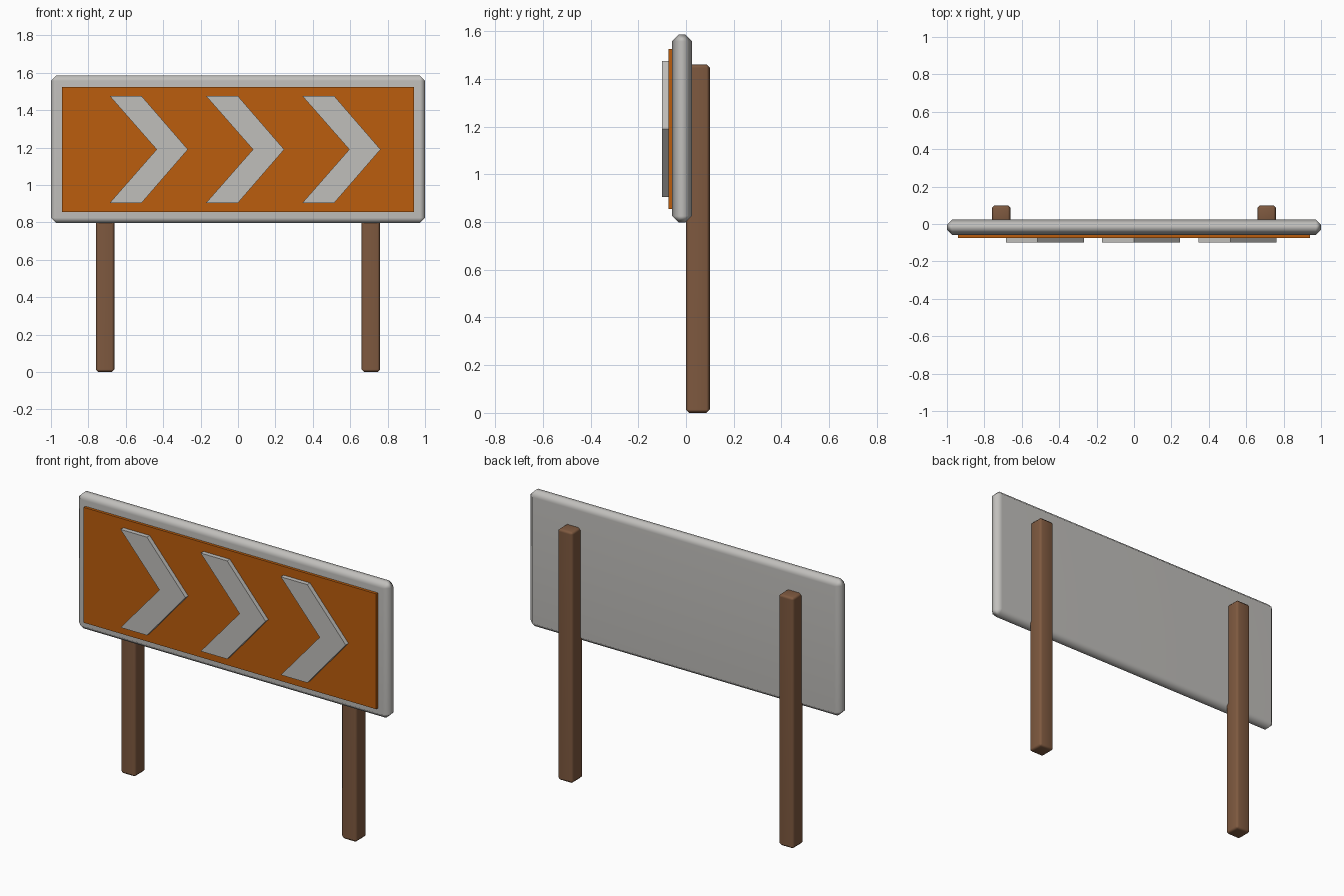
import bpy
import bmesh

if "Cube" in bpy.data.objects:
    bpy.data.objects.remove(bpy.data.objects["Cube"], do_unlink=True)


def material(name, rgb):
    mat = bpy.data.materials.new(name)
    mat.use_nodes = True
    mat.diffuse_color = (*rgb, 1)
    bsdf = mat.node_tree.nodes["Principled BSDF"]
    bsdf.inputs["Base Color"].default_value = (*rgb, 1)
    bsdf.inputs["Roughness"].default_value = 0.8
    return mat


grey = material("pale_grey", (0.53, 0.52, 0.50))
orange = material("sign_orange", (0.50, 0.11, 0.004))
brown = material("post_brown", (0.21, 0.10, 0.05))


def slab(name, outline, y_front, y_back, mat, bevel=0):
    """Extrude an x-z outline from y_front to y_back, optionally bevelled."""
    bm = bmesh.new()
    face = bm.faces.new([bm.verts.new((x, y_front, z)) for x, z in outline])
    grown = bmesh.ops.extrude_face_region(bm, geom=[face])["geom"]
    moved = [v for v in grown if isinstance(v, bmesh.types.BMVert)]
    bmesh.ops.translate(bm, verts=moved, vec=(0, y_back - y_front, 0))
    bmesh.ops.recalc_face_normals(bm, faces=bm.faces)
    mesh = bpy.data.meshes.new(name)
    bm.to_mesh(mesh)
    bm.free()
    obj = bpy.data.objects.new(name, mesh)
    bpy.context.collection.objects.link(obj)
    mesh.materials.append(mat)
    if bevel:
        mod = obj.modifiers.new("soft_edges", 'BEVEL')
        mod.width = bevel
        mod.segments = 1
        mesh.polygons.foreach_set("use_smooth", [True] * len(mesh.polygons))
        obj.modifiers.new("even_shading", 'WEIGHTED_NORMAL')
    return obj


def rect(x0, x1, z0, z1):
    return [(x0, z0), (x1, z0), (x1, z1), (x0, z1)]


# Sign board with its raised coloured panel
slab("board", rect(-1, 1, 0.797, 1.585), -0.058, 0.025, grey, 0.028)
slab("panel", rect(-0.94, 0.94, 0.855, 1.525), -0.074, -0.05, orange)

# Three arrows pointing to the model's left
low, mid, high = 0.905, 1.19, 1.475
for i, x in enumerate((-0.685, -0.17, 0.345)):
    arrow = [(x, high), (x + 0.17, high), (x + 0.417, mid),
             (x + 0.17, low), (x, low), (x + 0.25, mid)]
    slab(f"chevron_{i + 1}", arrow, -0.1, -0.07, grey)

# Supporting posts
for side, x in (("right", -0.71), ("left", 0.71)):
    slab(f"{side}_post", rect(x - 0.05, x + 0.05, 0, 1.46), 0, 0.1, brown, 0.014)
